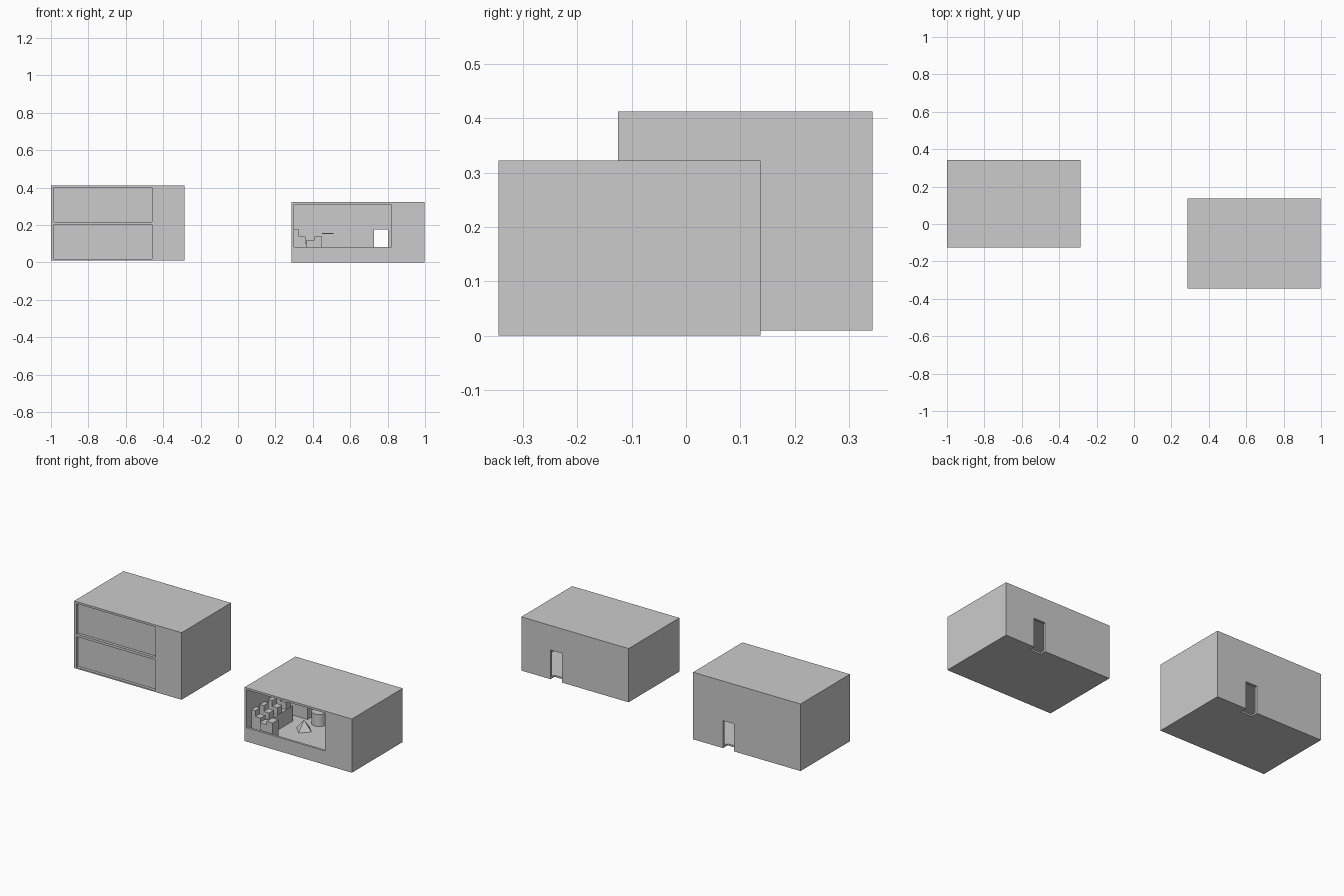
import bpy, bmesh
from mathutils import Vector

if "Cube" in bpy.data.objects:
    bpy.data.objects.remove(bpy.data.objects["Cube"])


def box(name, x, y, z):
    bm = bmesh.new()
    bmesh.ops.create_cube(bm, size=1)
    for v in bm.verts:
        v.co = Vector(r[0] + (c + 0.5) * (r[1] - r[0]) for c, r in zip(v.co, (x, y, z)))
    me = bpy.data.meshes.new(name)
    bm.to_mesh(me)
    bm.free()
    ob = bpy.data.objects.new(name, me)
    bpy.context.collection.objects.link(ob)
    return ob


def carve(ob, *spaces):
    # Cut box-shaped rooms and openings out of a solid block
    for s in spaces:
        cutter = box("cutter", *s)
        cutter.hide_render = True
        m = ob.modifiers.new("opening", 'BOOLEAN')
        m.operation = 'DIFFERENCE'
        m.solver = 'EXACT'
        m.object = cutter
        bpy.context.view_layer.objects.active = ob
        bpy.ops.object.modifier_apply(modifier=m.name)
        bpy.data.objects.remove(cutter)


# Two-storey building: rooms, shallow front window recesses, back door
tall = box("two_storey_shell", (-1, -0.287), (-0.125, 0.343), (0.01, 0.412))
carve(tall,
      ((-0.985, -0.302), (-0.095, 0.328), (0.02, 0.202)),
      ((-0.985, -0.302), (-0.095, 0.328), (0.217, 0.40)),
      ((-0.985, -0.46), (-0.2, -0.108), (0.018, 0.202)),
      ((-0.985, -0.46), (-0.2, -0.108), (0.217, 0.40)),
      ((-0.56, -0.485), (0.3, 0.4), (0.0, 0.175)))
# Partition beside the windows
box("partition_wall", (-0.475, -0.46), (-0.095, 0.12), (0.02, 0.202))

# One-storey building: single room, wide front opening, back door
low = box("one_storey_shell", (0.285, 0.997), (-0.345, 0.137), (0, 0.322))
carve(low,
      ((0.299, 0.983), (-0.331, 0.123), (0.01, 0.31)),
      ((0.299, 0.82), (-0.4, -0.32), (0.083, 0.31)),
      ((0.727, 0.803), (0.1, 0.2), (-0.01, 0.175)))

# Furniture along the left wall
box("side_counter", (0.299, 0.365), (-0.30, 0.0), (0.01, 0.10))
for i in range(4):
    y = -0.30 + i * 0.08
    box("counter_block", (0.299, 0.36), (y, y + 0.045), (0.10, 0.14))
    box("backrest", (0.299, 0.325), (y, y + 0.045), (0.14, 0.175))
# Small cabinet, desk and back bench
box("cabinet", (0.41, 0.45), (-0.315, -0.26), (0.01, 0.14))
box("low_bench", (0.365, 0.41), (-0.315, -0.26), (0.01, 0.12))
box("back_bench", (0.299, 0.42), (0.06, 0.123), (0.01, 0.08))
box("wall_shelf", (0.45, 0.51), (0.07, 0.123), (0.153, 0.157))

# Round pouf and pointed floor seat
bpy.ops.mesh.primitive_cylinder_add(vertices=24, radius=0.042, depth=0.073, location=(0.5, 0.055, 0.0465))
bpy.context.object.name = "round_pouf"
bpy.ops.object.shade_smooth_by_angle()
bpy.ops.mesh.primitive_cone_add(vertices=4, radius1=0.05, depth=0.06, location=(0.48, -0.06, 0.04))
bpy.context.object.name = "pointed_seat"
